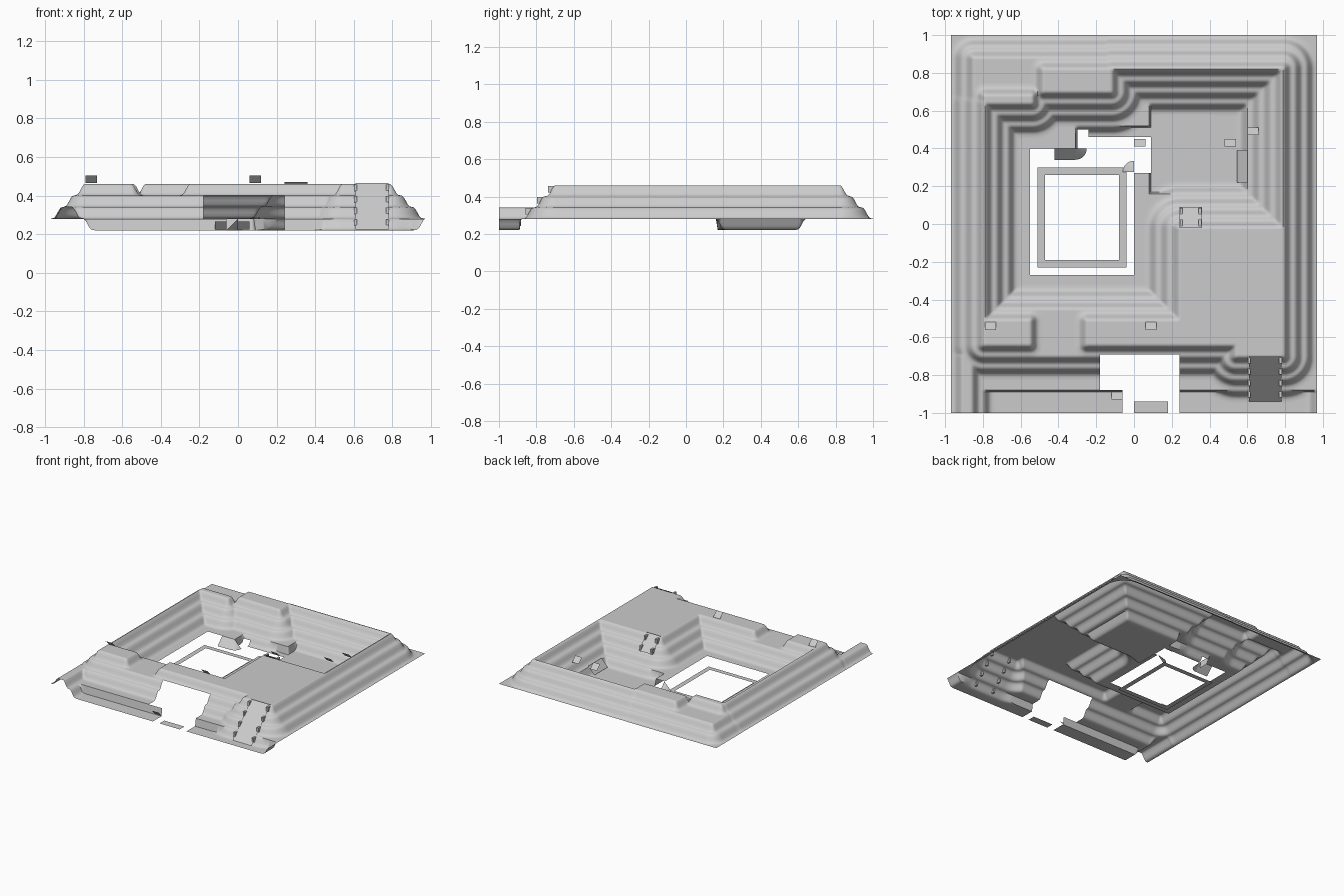
import bpy, bmesh, math

if "Cube" in bpy.data.objects:
    bpy.data.objects.remove(bpy.data.objects["Cube"])

STEP, TOP, LEDGE, LOW, PIT = 0.06, 0.46, 0.40, 0.28, 0.22

rock = bpy.data.materials.new("grey_rock")
rock.diffuse_color = (0.6, 0.6, 0.6, 1)
rock.use_nodes = True
rock.node_tree.nodes["Principled BSDF"].inputs["Base Color"].default_value = rock.diffuse_color


def finish(bm, name, angle=None):
    me = bpy.data.meshes.new(name)
    bm.to_mesh(me)
    bm.free()
    ob = bpy.data.objects.new(name, me)
    bpy.context.collection.objects.link(ob)
    me.materials.append(rock)
    if angle:
        bpy.ops.object.select_all(action='DESELECT')
        bpy.context.view_layer.objects.active = ob
        ob.select_set(True)
        bpy.ops.object.shade_smooth_by_angle(angle=math.radians(angle))
    return ob


# Flat tops: x0, x1, y0, y1, height. Terraced slopes fall away from each one.
TOPS = [
    (-0.795, -0.79, -0.64, 0.64, TOP),    # left rim
    (-0.79, -0.54, 0.64, 0.68, TOP),      # back left rim
    (-0.85, -0.50, 0.60, 0.88, LEDGE),    # back left ledge
    (-0.48, -0.12, 0.70, 0.82, TOP),      # back middle rim
    (-0.12, 0.79, 0.82, 0.825, TOP),      # back right rim
    (0.785, 0.79, -0.70, 0.82, TOP),      # right rim
    (0.24, 0.79, -0.64, -0.02, TOP),      # inner plateau
    (0.54, 0.79, -0.70, -0.60, TOP),      # front right bulge
    (-0.79, -0.55, -0.64, -0.51, TOP),    # front rim, left of dip
    (-0.25, 0.24, -0.64, -0.51, TOP),     # front rim, right of dip
    (-0.55, -0.25, -0.70, -0.45, LEDGE),  # dip in front rim
    (-0.91, -0.86, -1.1, -0.70, 0.34),    # front left ridge
    (0.97, 1.0, -1.1, -0.88, LOW),        # front right edge
]

# Openings in the ground: x0, x1, y0, y1
HOLES = [(-0.55, 0, -0.27, 0.40), (-0.24, 0.09, 0.27, 0.46), (-0.30, -0.24, 0.40, 0.50),
         (-0.18, 0.24, -0.88, -0.69), (-0.06, 0.24, -1, -0.88)]


def drop(d):
    """Rounded terraces: a steep bank, then a level bench."""
    n = math.floor(d / STEP)
    t = min(1, (d / STEP - n) / 0.68)
    return STEP * (n + t * t * (3 - 2 * t) * 0.8 + 0.2 * (d / STEP - n))


def height(x, y):
    low_front = y < -0.88 and x > -0.80
    low_pit = 0.09 < x < 0.60 and 0.16 < y < 0.66 or -0.30 < x <= 0.09 and 0.27 < y < 0.52
    z = PIT if low_front or low_pit else LOW
    for x0, x1, y0, y1, h in TOPS:
        d = math.hypot(max(x0 - x, 0, x - x1), max(y0 - y, 0, y - y1))
        if d < 0.25:
            z = max(z, h - drop(d))
    return z


# Terraced ground
NX, NY = 194, 200
bm = bmesh.new()
grid = []
for j in range(NY + 1):
    y = -1 + j * 0.01
    grid.append([bm.verts.new((-0.97 + i * 0.01, y, height(-0.97 + i * 0.01, y)))
                 for i in range(NX + 1)])
for j in range(NY):
    for i in range(NX):
        cx, cy = -0.965 + i * 0.01, -0.995 + j * 0.01
        if not any(a < cx < b and c < cy < d for a, b, c, d in HOLES):
            bm.faces.new((grid[j][i], grid[j][i + 1], grid[j + 1][i + 1], grid[j + 1][i]))
bmesh.ops.delete(bm, geom=[v for v in bm.verts if not v.link_faces], context='VERTS')
finish(bm, "terraced_ground", 50)


def sheets(name, quads):
    bm = bmesh.new()
    for q in quads:
        bm.faces.new([bm.verts.new(p) for p in q])
    return finish(bm, name)


def flat(x0, x1, y0, y1, z):
    return [(x0, y0, z), (x1, y0, z), (x1, y1, z), (x0, y1, z)]


# Square walkway on the pit floor
xo, xi, yo, yi = (-0.51, -0.04), (-0.47, -0.08), (-0.23, 0.30), (-0.19, 0.26)
sheets("pit_walkway", [flat(xo[0], xo[1], yo[0], yi[0], PIT), flat(xo[0], xo[1], yi[1], yo[1], PIT),
                       flat(xo[0], xi[0], yi[0], yi[1], PIT), flat(xi[1], xo[1], yi[0], yi[1], PIT)])

# Gate threshold and pit floor panels
sheets("gate_threshold", [flat(0, 0.18, -1, -0.94, PIT)])
sheets("pit_floor_panels", [flat(0.12, 0.42, 0.35, 0.58, PIT + 0.003),
                            flat(0.09, 0.47, 0.27, 0.46, PIT + 0.002)])

# Small leaning sign plates
SIGNS = [(-0.76, -0.54, 0.485), (0.09, -0.54, 0.485), (0.63, 0.49, 0.37),
         (0.51, 0.43, 0.325), (0.03, 0.43, 0.245), (-0.09, -0.91, 0.245)]
for x, y, z in SIGNS:
    sheets("sign_plate", [[(x - 0.03, y - 0.02, z + 0.02), (x - 0.03, y + 0.02, z - 0.02),
                           (x + 0.03, y + 0.02, z - 0.02), (x + 0.03, y - 0.02, z + 0.02)]])


def ramp(name, a, b, c, d):
    """Sloping sheet from top edge a-b to bottom edge d-c."""
    return sheets(name, [[a, b, c, d]])


# Front right ramp with studded rails
ramp("front_ramp", (0.61, -0.70, TOP + 0.005), (0.78, -0.70, TOP + 0.005),
     (0.78, -0.94, PIT + 0.005), (0.61, -0.94, PIT + 0.005))
bm = bmesh.new()
for x in (0.61, 0.775):
    for k in range(4):
        y, z = -0.72 - k * STEP, TOP - 0.02 - k * STEP
        r = bmesh.ops.create_cube(bm, size=1)
        for v in r["verts"]:
            v.co = (x + v.co.x * 0.015, y + v.co.y * 0.035, z + v.co.z * 0.035)
finish(bm, "ramp_rail_studs")

# Plateau ladder and east wall ladder
ramp("plateau_ladder", (0.24, 0.09, 0.365), (0.36, 0.09, 0.365),
     (0.36, -0.02, TOP + 0.01), (0.24, -0.02, TOP + 0.01))
bm = bmesh.new()
for x in (0.25, 0.35):
    for k in range(2):
        r = bmesh.ops.create_cube(bm, size=1)
        for v in r["verts"]:
            v.co = (x + v.co.x * 0.015, 0.005 + k * STEP + v.co.y * 0.04,
                    0.44 - k * STEP + v.co.z * 0.04)
finish(bm, "plateau_ladder_studs")
ramp("east_ladder", (0.60, 0.22, 0.29), (0.60, 0.39, 0.29), (0.545, 0.39, 0.23), (0.545, 0.22, 0.23))

# Short ramp with a rounded shoulder at the edge of the walkway
ramp("walkway_ramp", (-0.42, 0.40, LOW), (-0.31, 0.40, LOW), (-0.31, 0.34, PIT), (-0.42, 0.34, PIT))


def shoulder(name, cx, cy, r, start, z0, z1):
    """Quarter cone bank."""
    bm = bmesh.new()
    tip = bm.verts.new((cx, cy, z1))
    arc = [bm.verts.new((cx + r * math.cos(start + k * math.pi / 12),
                         cy + r * math.sin(start + k * math.pi / 12), z0)) for k in range(7)]
    for p, q in zip(arc, arc[1:]):
        bm.faces.new((tip, p, q))
    return finish(bm, name, 60)


shoulder("ramp_shoulder", -0.31, 0.40, 0.06, -math.pi / 2, PIT, LOW)
shoulder("floor_corner_bank", 0.0, 0.275, 0.06, math.pi / 2, PIT, LOW)
